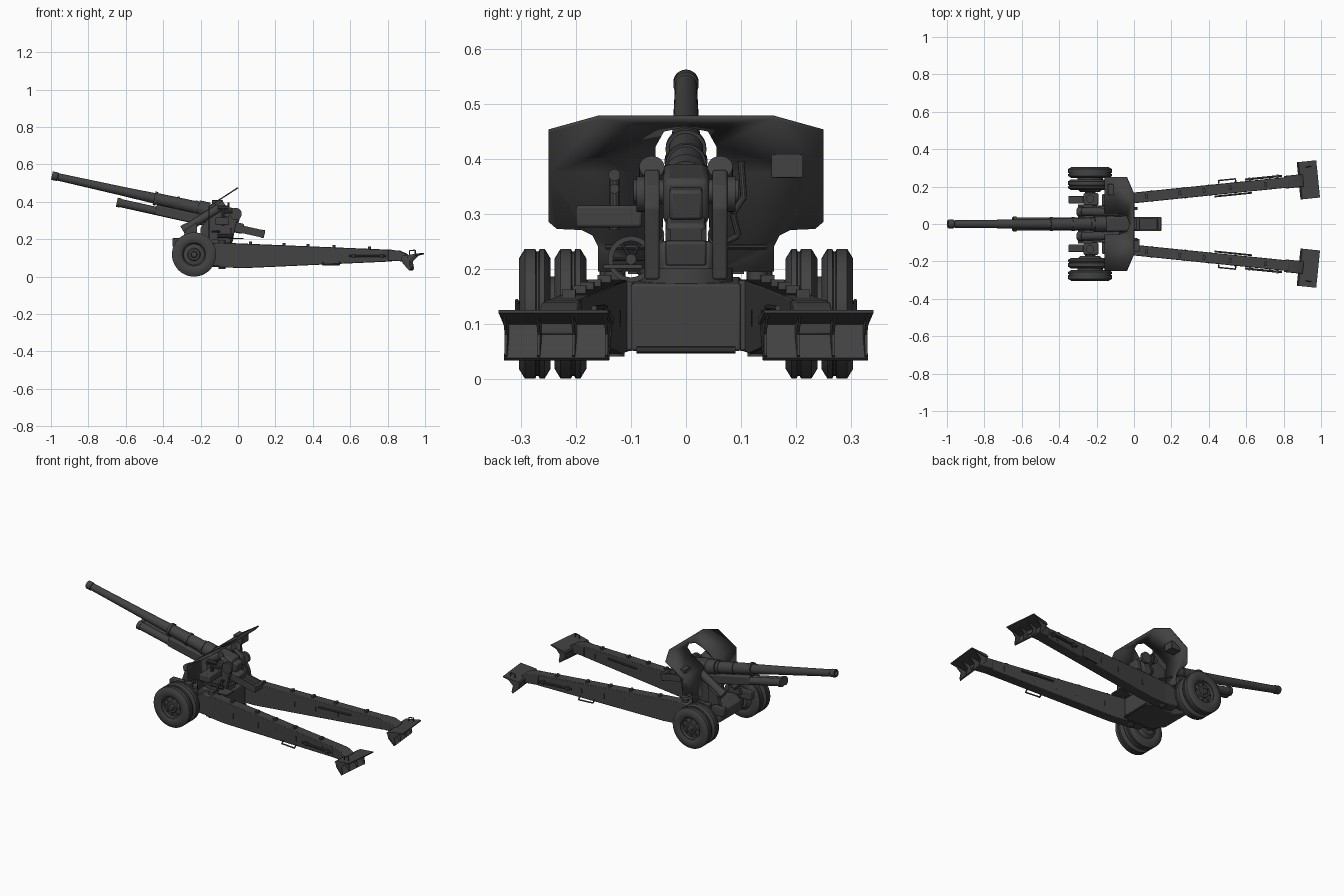
import bpy, bmesh, math
from mathutils import Matrix, Vector

cube = bpy.data.objects.get("Cube")
if cube:
    bpy.data.objects.remove(cube, do_unlink=True)

steel = bpy.data.materials.new("dark_grey_steel")
steel.use_nodes = True
GREY = (0.055, 0.055, 0.055, 1)
steel.diffuse_color = GREY
bsdf = steel.node_tree.nodes["Principled BSDF"]
bsdf.inputs["Base Color"].default_value = GREY
bsdf.inputs["Roughness"].default_value = 0.8
made = []
I = Matrix()
T = Matrix.Translation


def finish(bm, name, M=I, mirror=False, bevel=0, thick=0):
    bmesh.ops.transform(bm, matrix=M, verts=bm.verts)
    bmesh.ops.recalc_face_normals(bm, faces=bm.faces)
    me = bpy.data.meshes.new(name)
    bm.to_mesh(me)
    bm.free()
    me.materials.append(steel)
    ob = bpy.data.objects.new(name, me)
    bpy.context.collection.objects.link(ob)
    if thick:
        m = ob.modifiers.new("thickness", 'SOLIDIFY')
        m.thickness, m.offset = thick, 0
    if bevel:
        m = ob.modifiers.new("bevel", 'BEVEL')
        m.width, m.segments = bevel, 2
    if mirror:
        ob.modifiers.new("mirror", 'MIRROR').use_axis = (False, True, False)
    made.append(ob)
    return ob


def box(name, lo, hi, **kw):
    bm = bmesh.new()
    lo, hi = Vector(lo), Vector(hi)
    size = hi - lo
    bmesh.ops.create_cube(bm, size=1, matrix=T((lo + hi) / 2) @ Matrix.Diagonal((*size, 1)))
    return finish(bm, name, **kw)


def prism(name, pts, y0, y1, **kw):
    """Side outline (x, z) extruded from y0 to y1."""
    bm = bmesh.new()
    f = bm.faces.new([bm.verts.new((x, y0, z)) for x, z in pts])
    ext = bmesh.ops.extrude_face_region(bm, geom=[f])["geom"]
    verts = [v for v in ext if isinstance(v, bmesh.types.BMVert)]
    bmesh.ops.translate(bm, vec=(0, y1 - y0, 0), verts=verts)
    return finish(bm, name, **kw)


def path(name, pts, r, seg=10, **kw):
    """Round rod through a chain of points."""
    bm = bmesh.new()
    for a, b in zip(pts, pts[1:]):
        a, b = Vector(a), Vector(b)
        rot = (b - a).to_track_quat('Z', 'Y').to_matrix().to_4x4()
        bmesh.ops.create_cone(bm, cap_ends=True, segments=seg, radius1=r, radius2=r,
                              depth=(b - a).length, matrix=T((a + b) / 2) @ rot)
    return finish(bm, name, **kw)


def lathe(name, prof, steps=40, **kw):
    """Profile (x, radius) turned around the local x axis."""
    bm = bmesh.new()
    vs = [bm.verts.new((x, 0, r)) for x, r in prof]
    es = [bm.edges.new(p) for p in zip(vs, vs[1:])]
    bmesh.ops.spin(bm, geom=vs + es, cent=(0, 0, 0), axis=(1, 0, 0),
                   angle=math.tau, steps=steps, use_merge=True)
    bmesh.ops.remove_doubles(bm, verts=bm.verts, dist=1e-5)
    return finish(bm, name, **kw)


# Gun: local x runs from the muzzle back along the bore
G = T((-0.995, 0, 0.54)) @ Matrix.Rotation(math.atan(0.222), 4, 'Y')
lathe("barrel", [(.08, 0), (.08, .013), (0, .013), (0, .021), (.004, .023), (.03, .023),
                 (.034, .02), (.38, .024), (.56, .028), (.56, .031), (.80, .034),
                 (.80, .042), (.86, .042), (.86, 0)], M=G)
box("breech_ring", (.86, -.042, -.045), (1.0, .042, .04), M=G, bevel=.012)
box("breech_block", (.93, -.03, -.03), (1.03, .03, .025), M=G, bevel=.006)
path("recoil_cylinder", [(.375, .014, -.064), (.95, .014, -.064)], .022, seg=24, M=G, mirror=True)
path("recoil_cap", [(.37, .014, -.064), (.39, .014, -.064)], .025, seg=24, M=G, mirror=True)
box("cradle_trough", (.58, -.036, -.085), (1.06, .036, -.03), M=G, bevel=.008)
box("cradle_side_rail", (.98, .028, -.08), (1.175, .037, -.04), M=G, mirror=True)
box("cradle_end_plate", (1.16, -.037, -.082), (1.178, .037, -.038), M=G, bevel=.004)
box("cradle_floor", (1.0, -.03, -.08), (1.16, .03, -.07), M=G)
for u in (.56, .68, .78):
    lathe("cradle_band", [(u, .02), (u, .037), (u + .015, .037), (u + .015, .02)], M=G)

# Upper carriage
prism("carriage_cheek", [(-.2, .18), (-.03, .18), (-.015, .26), (.0, .31), (-.01, .35), (-.06, .38),
                         (-.12, .36), (-.2, .26)], .048, .075, mirror=True, bevel=.004)
path("trunnion", [(-.06, .04, .34), (-.06, .095, .34)], .022, seg=20, mirror=True)
path("elevation_gear", [(-.012, .075, .335), (-.012, .09, .335)], .032, seg=24, mirror=True)
path("balance_cylinder", [(-.29, .066, .25), (-.07, .062, .385)], .023, seg=24, mirror=True)
path("balance_cap", [(-.295, .066, .247), (-.27, .0655, .262)], .026, seg=24, mirror=True)
prism("balance_bracket", [(-.3, .19), (-.22, .19), (-.22, .29), (-.28, .25)], .085, .105, mirror=True)
path("turntable", [(-.12, 0, .165), (-.12, 0, .2)], .085, seg=32)
box("elevation_housing", (-.17, -.05, .19), (-.05, .05, .25), bevel=.01)

# Shield: upright lower panel, upper panel leaning back, gap around the gun
upper = [(0, .475), (.16, .475), (.25, .45), (.25, .375), (.055, .375), (.055, .425), (.04, .452), (0, .46)]
lower = [(.055, .375), (.25, .375), (.25, .285), (.235, .272), (.19, .27), (.17, .26), (.16, .24),
         (.16, .195), (.055, .195)]
bm = bmesh.new()
for outline in (upper, lower):
    bm.faces.new([bm.verts.new((-.155 + max(0, z - .375) * 1.55, y, z)) for y, z in outline])
bmesh.ops.remove_doubles(bm, verts=bm.verts, dist=1e-5)
finish(bm, "gun_shield", mirror=True, thick=.007)
box("sight_hatch", (-.14, .155, .365), (-.08, .213, .408), bevel=.002)
for y in (.1, .145):
    path("shield_brace", [(-.14, y, .24), (-.1, .075, .24)], .005, mirror=True)

# Aiming gear
S = T((-.04, -.1, .217))
lathe("handwheel_rim", [(-.004, .033), (-.004, .042), (.004, .042), (.004, .033), (-.004, .033)], M=S)
for k in range(3):
    a = k * math.pi / 3
    d = Vector((0, math.cos(a), math.sin(a))) * .036
    path("handwheel_spoke", [-d, d], .003, M=S)
path("handwheel_shaft", [(-.07, 0, 0), (.012, 0, 0)], .01, M=S)
box("sight_gearbox", (-.12, -.2, .275), (-.05, -.08, .315), bevel=.005)
path("sight_column", [(-.08, -.13, .27), (-.08, -.13, .375)], .009)
path("sight_head", [(-.11, -.13, .37), (-.05, -.13, .37)], .011)
path("sight_eyepiece", [(-.08, -.13, .345), (-.03, -.13, .345)], .009)
path("firing_lever", [(-.05, .075, .25), (-.05, .095, .26), (-.04, .085, .3), (-.05, .105, .33),
                      (-.05, .1, .395)], .006)
box("gunner_step", (-.05, -.15, .2), (.03, -.08, .207))

# Lower carriage and axle
prism("lower_carriage", [(-.3, .1), (-.3, .155), (-.26, .185), (-.02, .172), (-.02, .05), (-.2, .05)],
      -.1, .1, bevel=.005)
path("axle", [(-.235, -.2, .118), (-.235, .2, .118)], .028, seg=20)
box("suspension_arm", (-.27, .1, .09), (-.19, .165, .165), mirror=True, bevel=.008)
path("spring_housing", [(-.235, .135, .15), (-.235, .135, .205)], .022, seg=20, mirror=True)
box("brake_bracket", (-.35, .11, .16), (-.27, .15, .205), mirror=True, bevel=.004)
prism("trail_hinge", [(-.17, .06), (-.17, .15), (-.12, .18), (-.04, .178), (-.04, .05)],
      .095, .16, mirror=True, bevel=.005)
path("hinge_pin", [(-.085, .13, .04), (-.085, .13, .195)], .018, seg=16, mirror=True)
path("spacer_bar", [(-.012, -.09, .052), (-.012, .09, .052)], .006)

# Twin wheels
W = T((-.235, 0, .118)) @ Matrix.Rotation(math.pi / 2, 4, 'Z')
for a, b in ((.181, .239), (.246, .304)):
    m = (a + b) / 2
    lathe("tyre", [(a + .006, .064), (a, .075), (a, .1), (a + .011, .118), (m - .009, .118),
                   (m - .007, .113), (m - .003, .113), (m - .001, .118), (b - .011, .118),
                   (b, .1), (b, .075), (b - .006, .064), (a + .006, .064)], steps=48, M=W, mirror=True)
lathe("wheel_hub", [(.17, 0), (.17, .05), (.185, .068), (.294, .068), (.294, .062), (.282, .056),
                    (.286, .034), (.292, .03), (.292, .018), (.304, .014), (.304, 0)], M=W, mirror=True)
for k in range(8):
    a = k * math.tau / 8
    y, z = .045 * math.cos(a), .045 * math.sin(a)
    path("wheel_nut", [(.28, y, z), (.29, y, z)], .005, seg=6, M=W, mirror=True)

# Trails: local x runs back along each leg
L = T((-.09, .132, 0)) @ Matrix.Rotation(math.radians(5.8), 4, 'Z')
kw = dict(M=L, mirror=True)
prism("trail_leg", [(-.01, .05), (-.01, .165), (.03, .18), (.92, .143), (.94, .125), (.94, .085), (.9, .08),
                    (.12, .045)], -.03, .027, bevel=.003, **kw)
prism("trail_neck", [(.9, .085), (.9, .143), (.96, .138), (1.0, .12), (1.0, .08)], -.034, .034, bevel=.004, **kw)
for u in (.15, .33, .46, .6, .79):
    top = .182 - .041 * u
    box("trail_clamp", (u, -.012, top - .01), (u + .014, .012, top + .012), **kw)
    box("trail_strap", (u + .03, -.032, .095), (u + .038, .03, .125), **kw)
path("carry_handle", [(.55, .03, .075), (.55, .045, .063), (.64, .045, .063), (.64, .03, .077)], .004, **kw)
path("tool_bar", [(.69, .036, .11), (.89, .036, .11)], .006, **kw)
path("inner_tool_bar", [(.52, -.038, .13), (.72, -.038, .128)], .005, **kw)
for u in (.71, .86):
    box("tool_clip", (u, .022, .1), (u + .012, .045, .12), **kw)

# Spades
prism("spade_plate", [(.975, .1), (.985, .112), (1.08, .125), (1.08, .119), (.99, .098)], -.1, .1, **kw)
prism("spade_blade", [(.975, .105), (.985, .07), (1.02, .033), (1.026, .037), (.994, .072), (.986, .105)],
      -.096, .096, **kw)
for v in (-.094, -.034, .03, .09):
    prism("spade_rib", [(.985, .105), (.99, .07), (1.02, .037), (1.028, .042), (1.02, .08), (1.06, .12)],
          v, v + .005, **kw)
path("spade_loop", [(1.02, .07, .115), (1.02, .07, .138), (1.05, .07, .142), (1.05, .07, .118)], .003, **kw)

# Smooth round parts, keep edges crisp
bpy.ops.object.select_all(action='DESELECT')
for ob in made:
    ob.select_set(True)
bpy.context.view_layer.objects.active = made[0]
bpy.ops.object.shade_smooth_by_angle(angle=math.radians(35))
